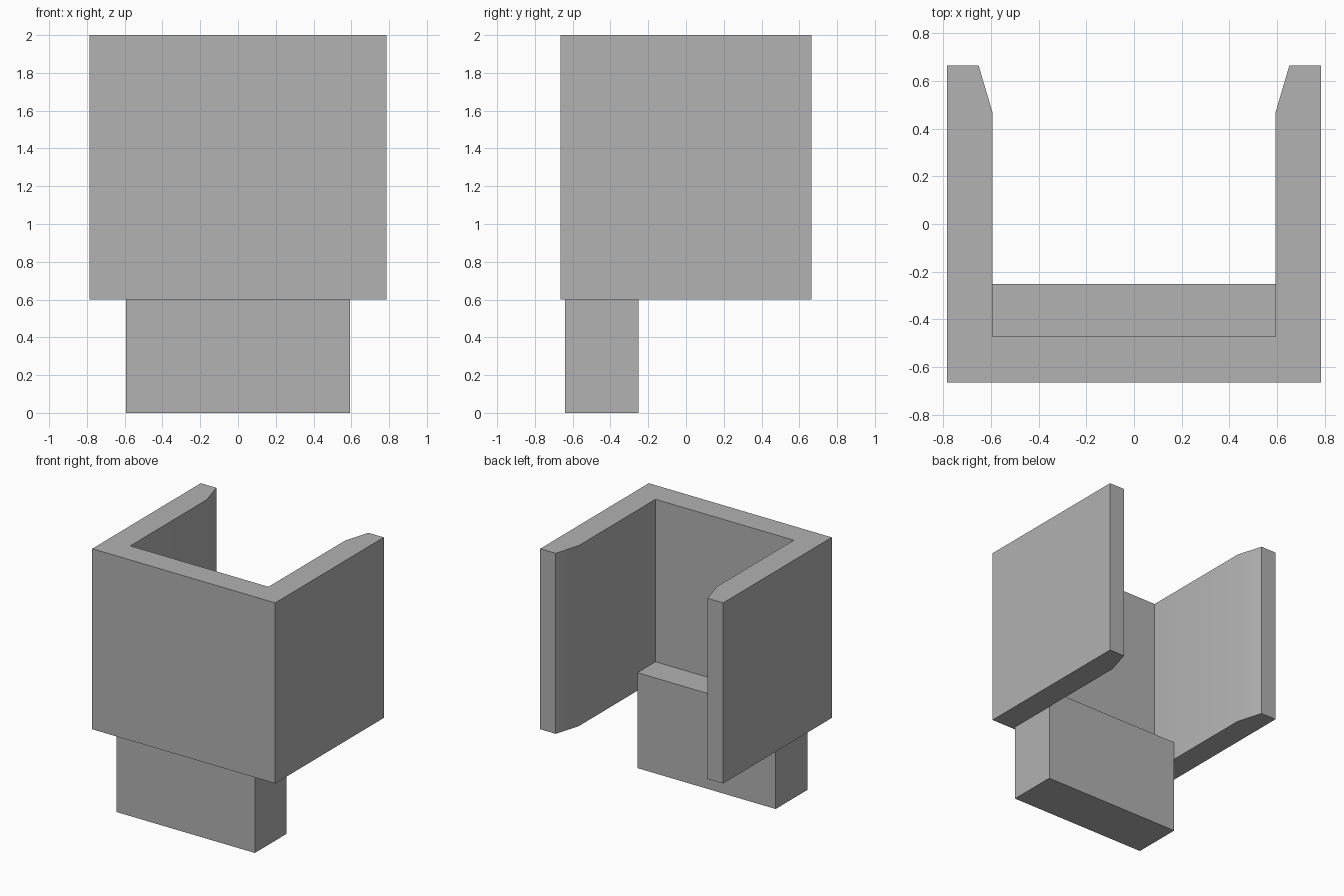
import bpy, bmesh, math

cube = bpy.data.objects.get("Cube")
if cube:
    bpy.data.objects.remove(cube, do_unlink=True)

grey = bpy.data.materials.new("plain grey")
grey.use_nodes = True
colour = (0.445, 0.445, 0.445, 1)
grey.diffuse_color = colour
grey.node_tree.nodes["Principled BSDF"].inputs["Base Color"].default_value = colour


def extrude_profile(name, outline, bottom, top):
    """Raise a flat counter-clockwise outline into a solid part."""
    bm = bmesh.new()
    face = bm.faces.new([bm.verts.new((x, y, bottom)) for x, y in outline])
    result = bmesh.ops.extrude_face_region(bm, geom=[face])
    raised = [v for v in result["geom"] if isinstance(v, bmesh.types.BMVert)]
    bmesh.ops.translate(bm, verts=raised, vec=(0, 0, top - bottom))
    bmesh.ops.recalc_face_normals(bm, faces=bm.faces)
    mesh = bpy.data.meshes.new(name)
    bm.to_mesh(mesh)
    bm.free()
    mesh.materials.append(grey)
    obj = bpy.data.objects.new(name, mesh)
    bpy.context.collection.objects.link(obj)
    bpy.ops.object.select_all(action="DESELECT")
    obj.select_set(True)
    bpy.context.view_layer.objects.active = obj
    bpy.ops.object.shade_smooth_by_angle(angle=math.radians(30))
    return obj


def mirrored(half):
    """Close a right-hand half outline with its mirror image."""
    return half + [(-x, y) for x, y in reversed(half)]


outer, inner = 0.785, 0.593

# U-shaped shell, open at the back, with tapered wall ends
extrude_profile("u_shell", mirrored([
    (outer, -0.665), (outer, 0.665), (0.652, 0.665),
    (inner, 0.465), (inner, -0.473)]), 0.6, 2.0)

# Foot block, rising a little above the shell's lower edge
extrude_profile("foot_block", mirrored([(inner, -0.64), (inner, -0.252)]), 0, 0.74)
